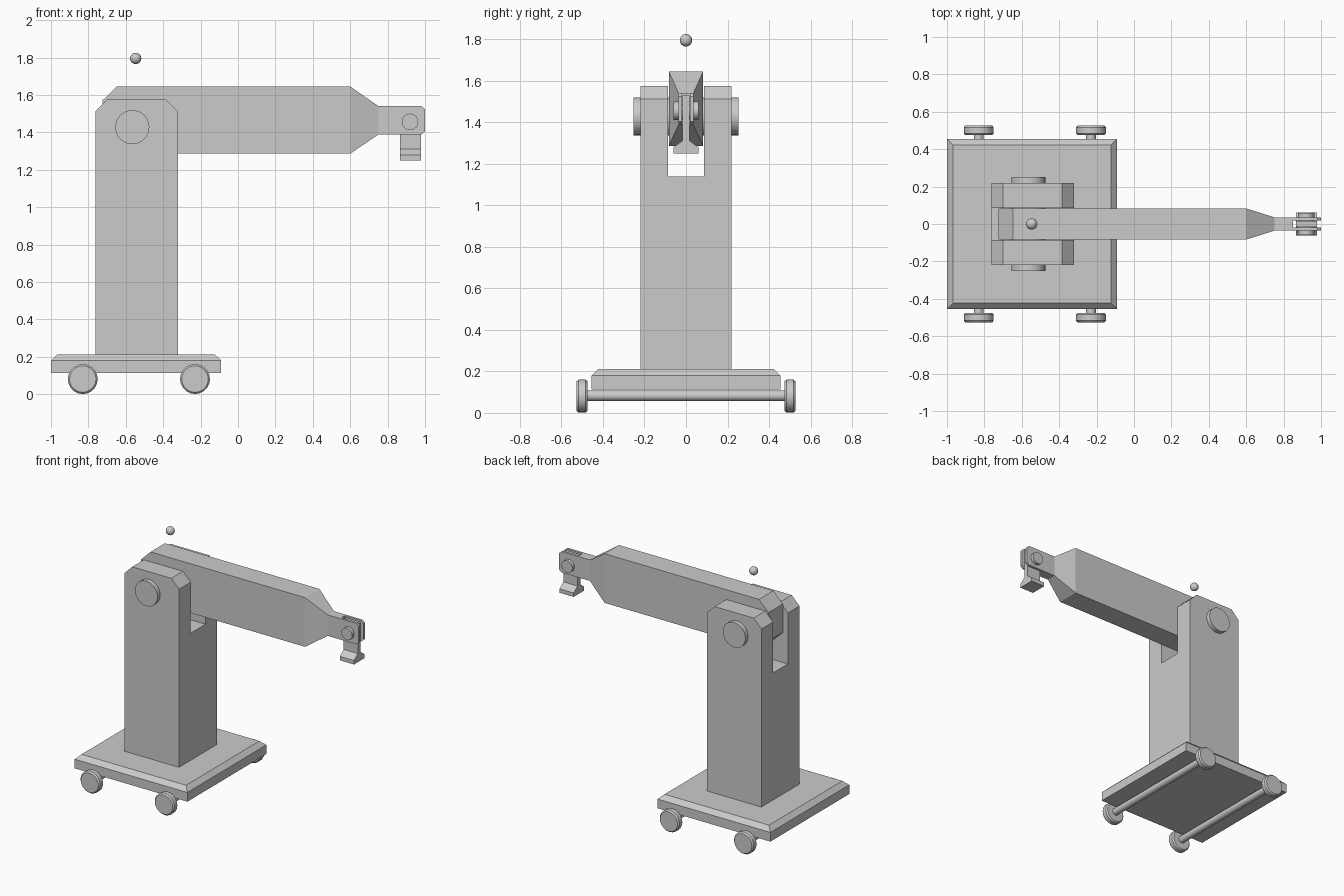
import bpy, bmesh, math

if "Cube" in bpy.data.objects:
    bpy.data.objects.remove(bpy.data.objects["Cube"])


def finish(name, bm, smooth=False):
    bmesh.ops.recalc_face_normals(bm, faces=bm.faces[:])
    mesh = bpy.data.meshes.new(name)
    bm.to_mesh(mesh)
    bm.free()
    ob = bpy.data.objects.new(name, mesh)
    bpy.context.collection.objects.link(ob)
    if smooth:
        bpy.ops.object.select_all(action='DESELECT')
        ob.select_set(True)
        bpy.context.view_layer.objects.active = ob
        bpy.ops.object.shade_smooth_by_angle(angle=math.radians(35))
    return ob


def loft(name, rings):
    """Skin a list of equal-length point rings and cap both ends."""
    bm = bmesh.new()
    rows = [[bm.verts.new(p) for p in ring] for ring in rings]
    n = len(rows[0])
    for a, b in zip(rows, rows[1:]):
        for i in range(n):
            j = (i + 1) % n
            bm.faces.new((a[i], a[j], b[j], b[i]))
    bm.faces.new(rows[0])
    bm.faces.new(rows[-1])
    return finish(name, bm)


def rect(cx, hx, hy, z):
    return [(cx - hx, -hy, z), (cx + hx, -hy, z), (cx + hx, hy, z), (cx - hx, hy, z)]


def arm_section(x, hy, z0, z1):
    return [(x, -hy, z0), (x, hy, z0), (x, hy, z1), (x, -hy, z1)]


def turned(name, x, z, profile, sides=32):
    """Solid of (y, radius) rings about an axis along y."""
    rings = [[(x + r * math.cos(2 * math.pi * i / sides), y,
               z + r * math.sin(2 * math.pi * i / sides)) for i in range(sides)]
             for y, r in profile]
    ob = loft(name, rings)
    bpy.ops.object.select_all(action='DESELECT')
    ob.select_set(True)
    bpy.context.view_layer.objects.active = ob
    bpy.ops.object.shade_smooth_by_angle(angle=math.radians(35))
    return ob


def cut(ob, name, cx, hx, hy, z0, z1):
    cutter = loft(name, [rect(cx, hx, hy, z0), rect(cx, hx, hy, z1)])
    cutter.hide_render = True
    cutter.display_type = 'WIRE'
    mod = ob.modifiers.new('slot', 'BOOLEAN')
    mod.operation = 'DIFFERENCE'
    mod.solver = 'EXACT'
    mod.object = cutter


# Base plate with chamfered top edge
loft('base_plate', [rect(-0.545, 0.455, 0.455, 0.113),
                    rect(-0.545, 0.455, 0.455, 0.18),
                    rect(-0.545, 0.422, 0.423, 0.212)])

# Axles and wheels
for x in (-0.83, -0.23):
    turned('axle', x, 0.083, [(-0.48, 0.026), (0.48, 0.026)], 20)
    for s in (-1, 1):
        turned('wheel', x, 0.081, [(s * y, r) for y, r in
               ((0.475, 0.071), (0.485, 0.08), (0.517, 0.08), (0.527, 0.071))], 20)

# Column with forked, chamfered top
outline = [(-0.763, 0.21), (-0.322, 0.21), (-0.322, 1.512),
           (-0.385, 1.575), (-0.70, 1.575), (-0.763, 1.512)]
column = loft('column', [[(x, y, z) for x, z in outline] for y in (-0.22, 0.22)])
cut(column, 'column_slot_cutter', -0.545, 0.5, 0.086, 1.14, 1.8)

# Main pivot pin
turned('pivot_pin', -0.565, 1.428, [(-0.252, 0.091), (0.252, 0.091)])

# Arm tapering to a forked tip
arm = loft('arm', [arm_section(-0.725, 0.083, 1.362, 1.57),
                   arm_section(-0.648, 0.083, 1.286, 1.645),
                   arm_section(0.60, 0.083, 1.286, 1.645),
                   arm_section(0.75, 0.036, 1.388, 1.541),
                   arm_section(0.98, 0.036, 1.388, 1.541),
                   arm_section(1.0, 0.036, 1.405, 1.524)])
cut(arm, 'arm_slot_cutter', 0.95, 0.10, 0.019, 1.2, 1.7)

# Hanging clamp with flared foot
loft('clamp', [rect(0.922, 0.057, hy, z) for hy, z in
               ((0.061, 1.25), (0.061, 1.279), (0.016, 1.312), (0.016, 1.53))])

# Clamp pin
turned('clamp_pin', 0.92, 1.456, [(-0.06, 0.03), (-0.06, 0.044), (0.06, 0.044), (0.06, 0.03)][1:3])

# Ball floating above the pivot
bm = bmesh.new()
bmesh.ops.create_uvsphere(bm, u_segments=24, v_segments=16, radius=0.03)
ball = finish('ball', bm, smooth=True)
ball.location = (-0.547, 0, 1.795)
